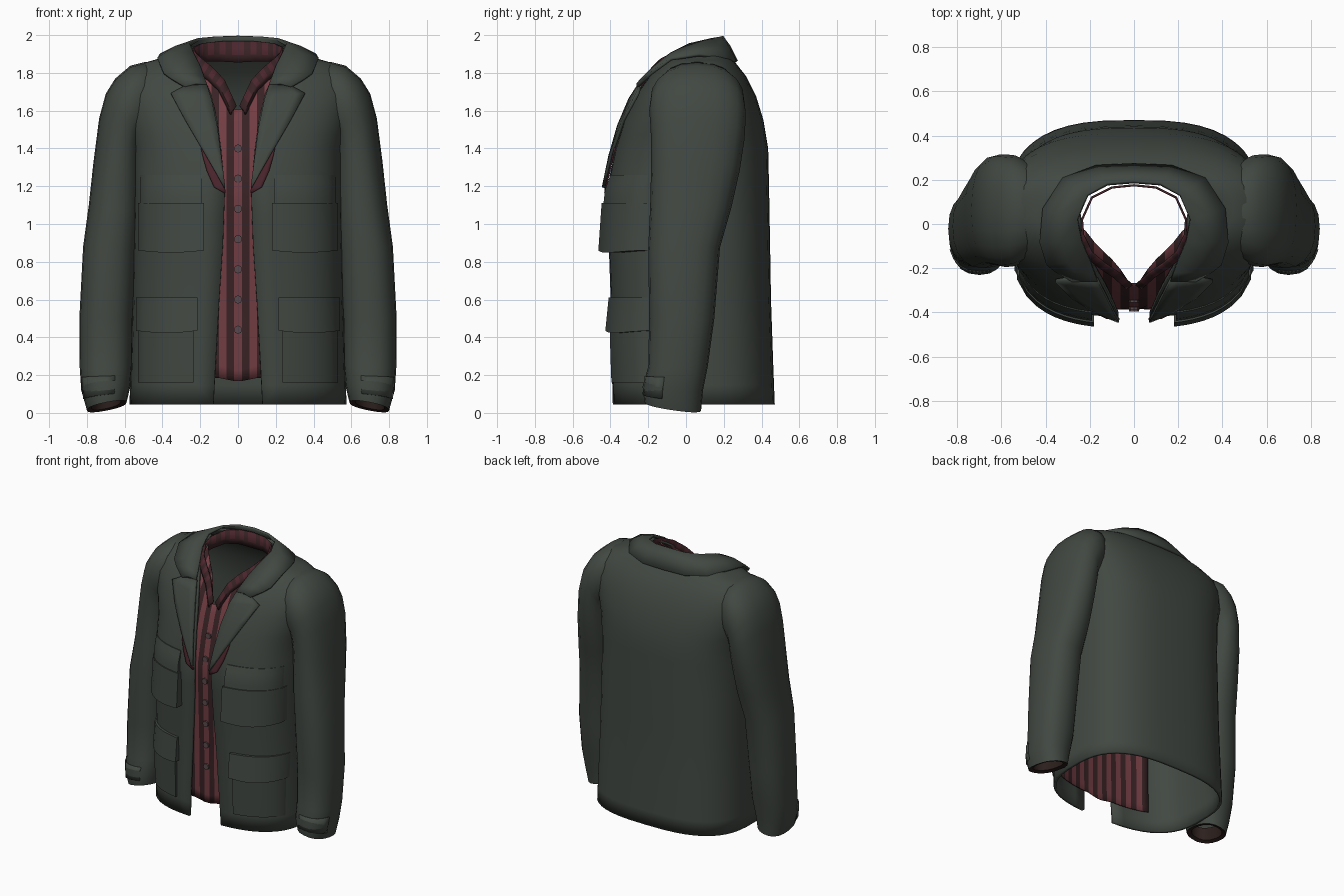
import bpy, bmesh, math

if "Cube" in bpy.data.objects:
    bpy.data.objects.remove(bpy.data.objects["Cube"])


def mat(name, r, g, b):
    m = bpy.data.materials.new(name)
    m.diffuse_color = (r, g, b, 1)
    m.use_nodes = True
    m.node_tree.nodes["Principled BSDF"].inputs["Base Color"].default_value = m.diffuse_color
    return m


GREEN = mat("jacket_green", 0.053, 0.064, 0.054)
STRIPE_RED = mat("stripe_red", 0.17, 0.047, 0.056)
STRIPE_DARK = mat("stripe_dark", 0.04, 0.016, 0.018)
MAROON = mat("lining_maroon", 0.07, 0.019, 0.026)
BUTTON = mat("button_grey", 0.10, 0.065, 0.07)
CUFF_DARK = mat("cuff_lining", 0.025, 0.014, 0.012)


def lerp_table(table, t):
    """Interpolate the rows of a table sorted on the first column."""
    if t <= table[0][0]:
        return table[0][1:]
    for a, b in zip(table, table[1:]):
        if t <= b[0]:
            k = (t - a[0]) / (b[0] - a[0])
            return [p + (q - p) * k for p, q in zip(a[1:], b[1:])]
    return table[-1][1:]


def spow(v, p):
    return math.copysign(abs(v) ** p, v)


def sheet(name, rows, mats, closed=False, mirror=True, thick=0.0, offset=0.0, rule=None, angle=45):
    """Skin a grid of points; rule(row, column) picks the material."""
    bm = bmesh.new()
    grid = [[bm.verts.new(p) for p in r] for r in rows]
    n = len(rows[0])
    for i in range(len(rows) - 1):
        for j in range(n if closed else n - 1):
            k = (j + 1) % n
            f = bm.faces.new((grid[i][j], grid[i][k], grid[i + 1][k], grid[i + 1][j]))
            f.material_index = rule(i, j) if rule else 0
    bmesh.ops.recalc_face_normals(bm, faces=bm.faces)
    me = bpy.data.meshes.new(name)
    bm.to_mesh(me)
    bm.free()
    for m in mats:
        me.materials.append(m)
    ob = bpy.data.objects.new(name, me)
    bpy.context.collection.objects.link(ob)
    bpy.ops.object.select_all(action='DESELECT')
    ob.select_set(True)
    bpy.context.view_layer.objects.active = ob
    bpy.ops.object.shade_smooth_by_angle(angle=math.radians(angle))
    if mirror:
        md = ob.modifiers.new("mirror", 'MIRROR')
        md.merge_threshold = 0.001
    if thick:
        md = ob.modifiers.new("thickness", 'SOLIDIFY')
        md.thickness, md.offset = thick, offset
    return ob


# Torso: height, half width, front y, back y, half width of the front opening
TORSO = [(0.045, 0.575, -0.39, 0.47, 0.13), (0.25, 0.57, -0.395, 0.462, 0.12),
         (0.6, 0.56, -0.40, 0.45, 0.10), (0.9, 0.556, -0.41, 0.445, 0.08),
         (1.18, 0.552, -0.42, 0.44, 0.07), (1.4, 0.555, -0.375, 0.435, 0.09),
         (1.55, 0.59, -0.328, 0.41, 0.11), (1.68, 0.61, -0.27, 0.37, 0.14),
         (1.78, 0.59, -0.20, 0.32, 0.18), (1.85, 0.51, -0.13, 0.265, 0.21),
         (1.885, 0.385, -0.08, 0.235, 0.228), (1.945, 0.28, 0.0, 0.20, 0.245)]
N = 2.8


def front_y(x, z):
    w, yf, yb, _ = lerp_table(TORSO, z)
    k = max(0.0, 1 - min(1, abs(x) / w) ** N) ** (1 / N)
    return (yf + yb) / 2 - (yb - yf) / 2 * k


rows = []
for i in range(len(TORSO) * 2 - 1):
    a, b = TORSO[i // 2], TORSO[min((i + 1) // 2, len(TORSO) - 1)]
    z = (a[0] + b[0]) / 2
    w, yf, yb, g = lerp_table(TORSO, z)
    p0 = math.asin((g / w) ** (N / 2))
    row = []
    for j in range(23):
        p = p0 + (math.pi - p0) * j / 22
        x = w * max(0, math.sin(p)) ** (2 / N) if j < 22 else 0
        row.append((x, (yf + yb) / 2 - (yb - yf) / 2 * spow(math.cos(p), 2 / N), z))
    rows.append(row)
sheet("jacket_body", rows, [GREEN], thick=0.02, offset=-1, angle=60)

# Sleeve: outer x, outer z, inner x, inner z, front y, back y, dip of the rim towards the back
SLEEVE = [(0.40, 1.80, 0.42, 1.50, -0.10, 0.22, 0), (0.49, 1.858, 0.47, 1.47, -0.16, 0.28, 0),
          (0.57, 1.838, 0.50, 1.45, -0.19, 0.31, 0), (0.65, 1.77, 0.51, 1.43, -0.195, 0.315, 0),
          (0.70, 1.69, 0.51, 1.40, -0.19, 0.315, 0), (0.735, 1.56, 0.51, 1.34, -0.185, 0.31, 0),
          (0.765, 1.33, 0.51, 1.24, -0.185, 0.285, 0), (0.79, 1.1, 0.515, 1.07, -0.19, 0.24, 0),
          (0.82, 0.88, 0.535, 0.87, -0.20, 0.18, 0), (0.84, 0.5, 0.555, 0.5, -0.195, 0.15, 0),
          (0.838, 0.24, 0.56, 0.25, -0.20, 0.115, 0), (0.83, 0.12, 0.57, 0.14, -0.23, 0.09, 0.01),
          (0.80, 0.014, 0.59, 0.055, -0.22, 0.08, 0.022),
          (0.775, 0.026, 0.62, 0.06, -0.19, 0.05, 0.02), (0.77, 0.12, 0.62, 0.14, -0.19, 0.05, 0.02)]


def sleeve_point(s, a, grow=1.0):
    xo, zo, xi, zi, yf, yb, dip = s
    c, d = spow(math.cos(a), 0.85) * grow, spow(math.sin(a), 0.85) * grow
    return ((xo + xi) / 2 + (xo - xi) / 2 * c, (yf + yb) / 2 + (yb - yf) / 2 * d,
            (zo + zi) / 2 + (zo - zi) / 2 * c - dip * d)


sheet("sleeve", [[sleeve_point(s, math.tau * j / 20) for j in range(20)] for s in SLEEVE],
      [GREEN, CUFF_DARK], closed=True, rule=lambda i, j: int(i >= 12), angle=60)
sheet("cuff_tab", [[sleeve_point(s, math.radians(-108 + 18 * j), 1.01) for j in range(6)]
                   for s in ((0.834, 0.19, 0.567, 0.2, -0.213, 0.1, 0), (0.82, 0.07, 0.577, 0.1, -0.225, 0.088, 0.012))],
      [GREEN], thick=0.008)

# Collar: fold-line point and outer-edge point at each station, back to front
COLLAR = [((0, 0.19, 1.992), (0, 0.268, 1.86)), ((0.12, 0.18, 1.987), (0.17, 0.26, 1.86)),
          ((0.21, 0.13, 1.977), (0.32, 0.205, 1.875)), ((0.255, 0.02, 1.95), (0.41, 0.07, 1.895)),
          ((0.235, -0.08, 1.90), (0.425, -0.08, 1.873)), ((0.20, -0.16, 1.83), (0.395, -0.18, 1.80)),
          ((0.18, -0.215, 1.775), (0.355, -0.212, 1.77)), ((0.165, -0.255, 1.735), (0.28, -0.255, 1.725))]
rows = []
for a, b in COLLAR:
    mid = [(p + q) / 2 for p, q in zip(a, b)]
    rows.append([a, (mid[0], mid[1], mid[2] + 0.012), b])
sheet("collar", rows, [GREEN], thick=0.016, angle=60)

# Lapels, with a sliver of maroon lining behind the roll
LAPEL = [(0.068, 1.2, 0.074, 1.192), (0.078, 1.28, 0.12, 1.275), (0.088, 1.36, 0.175, 1.37),
         (0.11, 1.52, 0.28, 1.55), (0.14, 1.66, 0.355, 1.69), (0.165, 1.735, 0.28, 1.728)]


def draped(edges, lift, cols=4):
    out = []
    for xa, za, xb, zb in edges:
        pts = [(xa + (xb - xa) * k / cols, za + (zb - za) * k / cols) for k in range(cols + 1)]
        out.append([(x, front_y(x, z) - lift, z) for x, z in pts])
    return out


sheet("lapel", draped(LAPEL, 0.02), [GREEN], thick=0.018)
sheet("lapel_lining", draped([(0.065, 1.165, 0.075, 1.165), (0.07, 1.2, 0.127, 1.195),
                              (0.10, 1.285, 0.165, 1.28), (0.15, 1.35, 0.185, 1.35),
                              (0.18, 1.4, 0.197, 1.405)], 0.01),
      [MAROON], thick=0.008)


# Pockets: curved raised panels whose rim sinks into the torso
def pocket(name, x0, x1, z0, z1, low, high, sag=0.0):
    cols, nz = 8, 4
    rows = []
    for i in range(-1, nz + 2):
        t = min(max(i, 0), nz) / nz
        row = []
        for j in range(-1, cols + 2):
            u = min(max(j, 0), cols) / cols
            x = x0 + (x1 - x0) * u
            z = z0 + (z1 - z0) * t - sag * math.sin(math.pi * u) * (1 - t)
            rim = i in (-1, nz + 1) or j in (-1, cols + 1)
            d = -0.015 if rim else low + (high - low) * t
            row.append((x, front_y(x, z) - d, z))
        rows.append(row)
    sheet(name, rows, [GREEN], angle=40)


pocket("chest_pocket_pleat", 0.19, 0.52, 1.09, 1.26, 0.03, 0.005)
pocket("chest_pocket_flap", 0.18, 0.53, 0.86, 1.11, 0.062, 0.036, 0.012)
pocket("hip_pocket", 0.235, 0.53, 0.16, 0.46, 0.015, 0.02)
pocket("hip_pocket_flap", 0.215, 0.54, 0.435, 0.61, 0.04, 0.02, 0.012)

# Striped shirt front with a narrow V neck
NECK = [(0.02, 1.62), (0.04, 1.68), (0.075, 1.76), (0.13, 1.81), (0.19, 1.865), (0.24, 1.90), (0.30, 1.87), (0.42, 1.78)]
W = 0.04
rows = []
for c in range(-10, 10):
    x = (c + 0.5) * W
    top = lerp_table(NECK, abs(x))[0]
    row = []
    for j in range(25):
        z = 0.165 + 0.02 * min(1, abs(x) / 0.1) + (top - 0.185) * j / 24
        row.append((x, front_y(x, z) + 0.035, z))
    rows.append(row)
sheet("shirt_front", rows, [STRIPE_DARK, STRIPE_RED], mirror=False, thick=0.006, rule=lambda i, j: i % 2)

# Shirt collar: a striped band round the neck with a dark lower stand
BAND = [(0, 0.175, 1.97), (0.10, 0.165, 1.967), (0.19, 0.12, 1.957), (0.235, 0.02, 1.935),
        (0.23, -0.05, 1.915), (0.19, -0.13, 1.875), (0.13, -0.18, 1.825), (0.07, -0.22, 1.76), (0.008, -0.275, 1.625)]
rows = []
for i in range(25):
    k = min(int(i / 3), 7)
    f = i / 3 - k
    x, y, z = [p + (q - p) * f for p, q in zip(BAND[k], BAND[k + 1])]
    s = 1 - 0.6 * i / 24
    out = min(1, max(0, (i - 9) / 5))
    rows.append([(x, y, z), (x + 0.025 * out, y + (0 if y > 0 else -0.016), z - 0.075 * s),
                 (x + 0.03 * out, y + (0 if y > 0 else -0.01), z - 0.115 * s)])
sheet("shirt_collar", rows, [MAROON, STRIPE_DARK], thick=0.01, rule=lambda i, j: 1 if j else i % 2)

# Shirt buttons
for i in range(7):
    z = 0.44 + 0.16 * i
    bpy.ops.mesh.primitive_cylinder_add(vertices=8, radius=0.022, depth=0.012, rotation=(math.pi / 2, 0, 0),
                                        location=(0, front_y(0, z) + 0.026, z))
    b = bpy.context.object
    b.name = "shirt_button"
    b.data.materials.append(BUTTON)
